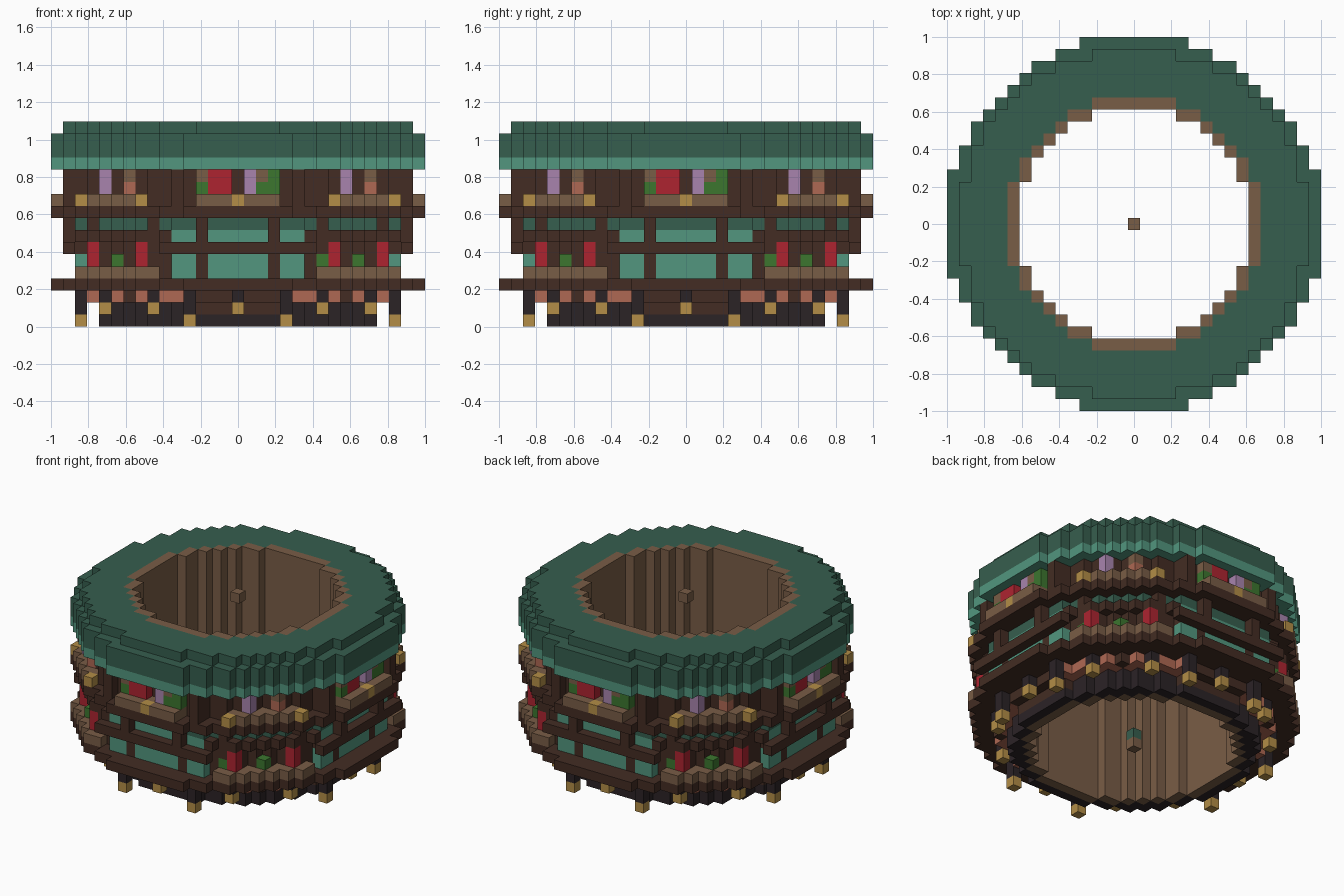
import bpy
import bmesh

cube = bpy.data.objects.get("Cube")
if cube:
    bpy.data.objects.remove(cube, do_unlink=True)

UNIT = 2 / 31          # edge of one block
SIZE = 15              # outermost block index
TOP = 16               # highest layer


def linear(c):
    c /= 255
    return c / 12.92 if c <= 0.04045 else ((c + 0.055) / 1.055) ** 2.4


def material(name, code):
    rgb = [linear(b) for b in bytes.fromhex(code)] + [1.0]
    mat = bpy.data.materials.new(name)
    mat.use_nodes = True
    mat.diffuse_color = rgb
    bsdf = mat.node_tree.nodes["Principled BSDF"]
    bsdf.inputs["Base Color"].default_value = rgb
    bsdf.inputs["Roughness"].default_value = 0.9
    return mat


MATS = {
    "roof": material("dark green", "365E4E"),
    "teal": material("light teal", "52967E"),
    "wood": material("dark wood", "432C23"),
    "tan": material("light wood", "795D46"),
    "gold": material("gold", "B38D47"),
    "red": material("red petals", "AE2430"),
    "leaf": material("leaf green", "3C762F"),
    "purple": material("purple petals", "A884AE"),
    "clay": material("terracotta", "AF6853"),
    "black": material("near black", "2B2326"),
}

blocks = {}            # block position -> (part name, colour)


def put(part, colour, x, y, layers):
    """Place a block on all four sides by quarter turns."""
    for k in layers:
        i, j = x, y
        for _ in range(4):
            blocks[i, j, k] = (part, colour)
            i, j = -j, i


def put_pair(part, colour, a, b, layers):
    """Place a block and its mirror image on all four sides."""
    put(part, colour, a, -b, layers)
    put(part, colour, -a, -b, layers)


def limit(r):
    return r * r + r + 1


def ring(part, colour, layers, inner, outer, keep=lambda lo, hi: True):
    """Stepped ring between two squared radii; keep() filters by |x|,|y| order."""
    span = range(-SIZE, SIZE + 1)
    for i in span:
        for j in span:
            lo, hi = sorted((abs(i), abs(j)))
            if inner < i * i + j * j <= outer and keep(lo, hi):
                for k in layers:
                    blocks[i, j, k] = (part, colour)


core = limit(10)
wall = 13 * 13 + 5 * 5

# Lining of the open shaft
ring("inner_lining", "tan", range(TOP + 1), limit(9), core)

# Base
ring("base", "black", (0, 1), core, limit(11))
ring("base_panels", "wood", (1,), core, limit(11), lambda lo, hi: lo <= 3)
ring("lower_wall", "wood", (2,), core, 164)
ring("terracotta_trim", "clay", (2,), limit(11), 164,
     lambda lo, hi: lo >= 4 and lo != hi)

# Hanging brackets with gold ends
for a, b, foot in ((4, 13, 0), (7, 11, 1), (11, 7, 1), (0, 13, 1)):
    put_pair("bracket_posts", "black", a, b, range(foot + 1, 3))
    put_pair("bracket_caps", "gold", a, b, (foot,))

# Floor slab, main walls and upper ledge
ring("floor_slab", "wood", (3,), core, limit(15))
ring("main_wall", "wood", range(4, 13), core, wall)
ring("upper_ledge", "wood", (9,), core, limit(15))
ring("diagonal_beam", "wood", (7,), wall, limit(14), lambda lo, hi: lo >= 6)

# Windows with mullions and a cross rail on each straight side
for a in (0, 1, 2, 4, 5):
    put_pair("window_glass", "teal", a, 13, (4, 5, 7))
    put_pair("window_heads", "roof", a, 13, (8,))
put_pair("mullions", "wood", 3, 14, (6, 7, 8))
for a in range(7):
    put_pair("cross_rail", "wood", a, 14, (6,))
put_pair("upper_posts", "wood", 5, 14, range(9, 13))

# Small dark windows on the diagonals
for a, b in ((6, 12), (8, 11), (10, 9)):
    put_pair("small_windows", "roof", a, b, (8,))
    put_pair("small_windows", "roof", b, a, (8,))

# Planters
ring("lower_planters", "tan", (4,), wall, limit(15), lambda lo, hi: lo >= 7)
ring("upper_corner_planters", "tan", (10,), wall, limit(15), lambda lo, hi: lo >= 8)
put_pair("planter_studs", "gold", 8, 13, (10,))
put_pair("planter_studs", "gold", 13, 8, (10,))
for a in range(4):
    for b in (14, 15):
        put_pair("upper_planters", "tan", a, b, (10,))
put("planter_studs", "gold", 0, -15, (10,))

# Flowers in the lower planters
for a, b in ((8, 12), (12, 8)):
    put_pair("lower_red_flowers", "red", a, b, (5, 6))
put_pair("lower_leaves", "leaf", 10, 10, (5,))
put("lower_leaves", "leaf", 7, -12, (5,))

# Flowers in the upper straight planters
for x, low, high in ((-3, "leaf", "tan"), (-2, "red", "red"), (-1, "red", "red"),
                     (1, "purple", "purple"), (2, "leaf", "tan"), (3, "leaf", "leaf")):
    put("upper_flowers_" + low, low, x, -14, (11,))
    put("upper_flowers_" + high, high, x, -14, (12,))

# Flowers in the upper corner planters
put("corner_flowers_purple", "purple", 9, -11, (11, 12))
put("corner_flowers_clay", "clay", 11, -9, (11,))
put("corner_flowers_tan", "tan", 11, -9, (12,))

# Roof
ring("roof_trim", "teal", (13,), core, limit(15))
ring("roof_band", "roof", (14, 15), core, limit(15))
ring("roof_cap", "roof", (TOP,), core, limit(14))

# Small blocks on the central axis
put("axis_block_top", "tan", 0, 0, (TOP,))
put("axis_block_bottom", "tan", 0, 0, (0,))
put("axis_block_inner", "roof", 0, 0, (1,))


# Turn each part's exposed block faces into one mesh
def corner_loop(cell, axis, sign):
    u, v = (axis + 1) % 3, (axis + 2) % 3
    loop = []
    for du, dv in ((0, 0), (1, 0), (1, 1), (0, 1)):
        p = list(cell)
        p[axis] += sign > 0
        p[u] += du
        p[v] += dv
        loop.append(tuple(p))
    return loop if sign > 0 else loop[::-1]


def build(part, colour, cells):
    bm = bmesh.new()
    verts = {}
    for cell in cells:
        for axis in range(3):
            for sign in (-1, 1):
                beside = list(cell)
                beside[axis] += sign
                if tuple(beside) in blocks:
                    continue
                loop = corner_loop(cell, axis, sign)
                for p in loop:
                    if p not in verts:
                        x, y, z = p
                        verts[p] = bm.verts.new(
                            ((x - 0.5) * UNIT, (y - 0.5) * UNIT, z * UNIT))
                bm.faces.new([verts[p] for p in loop])
    if bm.faces:
        mesh = bpy.data.meshes.new(part)
        bm.to_mesh(mesh)
        mesh.materials.append(MATS[colour])
        bpy.context.collection.objects.link(bpy.data.objects.new(part, mesh))
    bm.free()


parts = {}
for cell, key in blocks.items():
    parts.setdefault(key, []).append(cell)
for (part, colour), cells in parts.items():
    build(part, colour, cells)
